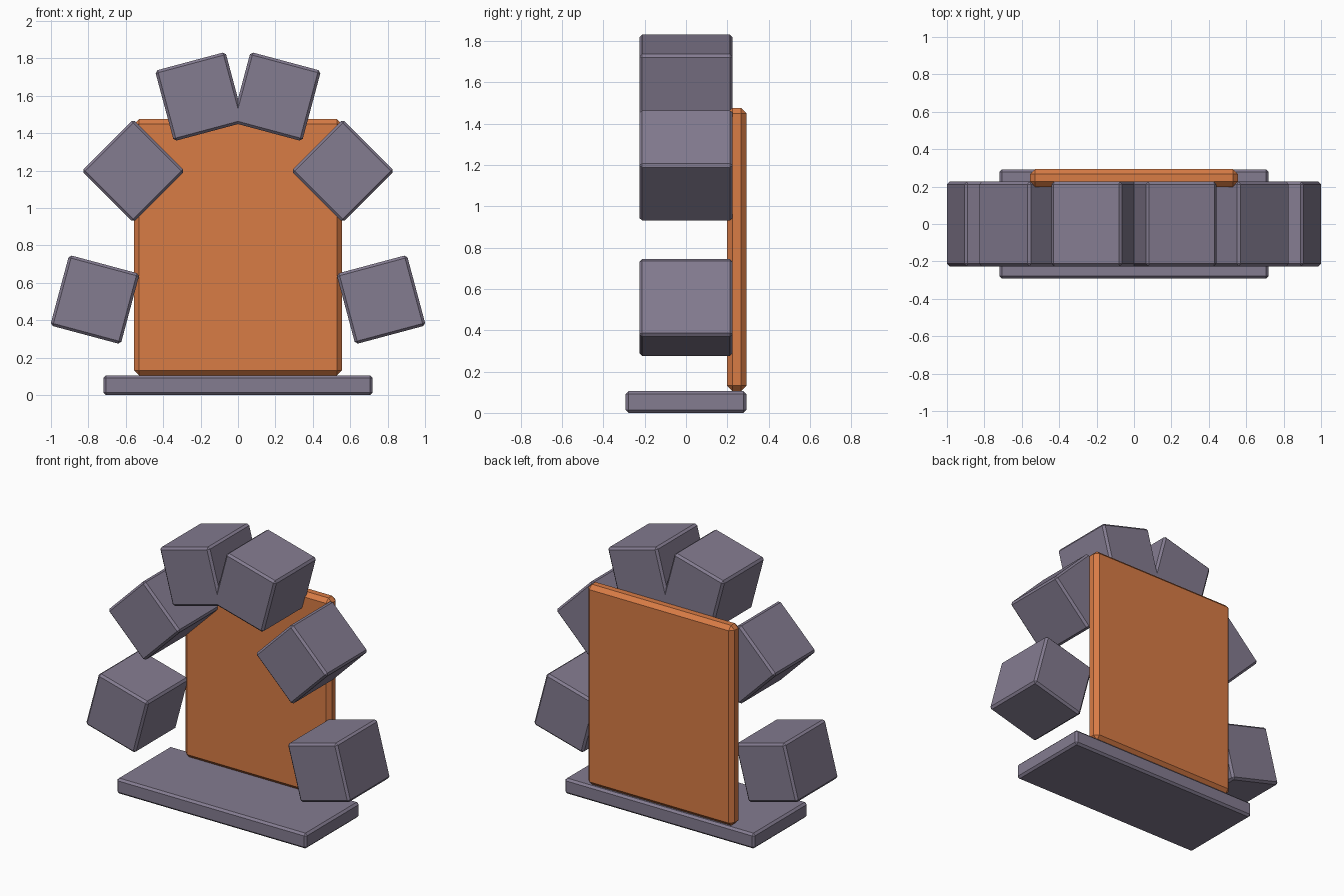
import bpy
import bmesh
from math import sin, cos, radians

default = bpy.data.objects.get("Cube")
if default:
    bpy.data.objects.remove(default, do_unlink=True)


def make_material(name, rgb):
    mat = bpy.data.materials.new(name)
    mat.use_nodes = True
    colour = (*rgb, 1.0)
    mat.diffuse_color = colour
    mat.node_tree.nodes["Principled BSDF"].inputs["Base Color"].default_value = colour
    return mat


stone = make_material("purple grey", (0.23, 0.20, 0.28))
orange = make_material("orange", (0.69, 0.20, 0.06))


def chamfered_box(name, size, centre, chamfer, mat, tilt=0.0):
    """Flat-shaded box with single-segment chamfers, tilted about the y axis."""
    mesh = bpy.data.meshes.new(name)
    bm = bmesh.new()
    bmesh.ops.create_cube(bm, size=1.0)
    bmesh.ops.scale(bm, vec=size, verts=bm.verts)
    bmesh.ops.bevel(bm, geom=bm.edges[:], offset=chamfer, segments=1,
                    profile=0.5, affect='EDGES')
    bm.to_mesh(mesh)
    bm.free()
    mesh.materials.append(mat)
    obj = bpy.data.objects.new(name, mesh)
    obj.location = centre
    obj.rotation_euler.y = tilt
    bpy.context.collection.objects.link(obj)
    return obj


# Base slab and upright back panel
chamfered_box("base", (1.44, 0.585, 0.105), (0, 0, 0.0525), 0.014, stone)
chamfered_box("back_panel", (1.11, 0.094, 1.372), (0, 0.246, 0.791), 0.027, orange)

# Arch blocks, evenly fanned along a tall half ellipse and mirrored
ARCH_WIDTH, ARCH_HEIGHT, ARCH_FOOT = 0.792, 1.535, 0.113
for level, angle in (("top", 15), ("middle", 45), ("lower", 75)):
    for side, sign in (("left", 1), ("right", -1)):
        a = radians(angle)
        centre = (sign * ARCH_WIDTH * sin(a), 0, ARCH_FOOT + ARCH_HEIGHT * cos(a))
        chamfered_box(f"arch_block_{level}_{side}", (0.39, 0.452, 0.39),
                      centre, 0.014, stone, sign * a)
